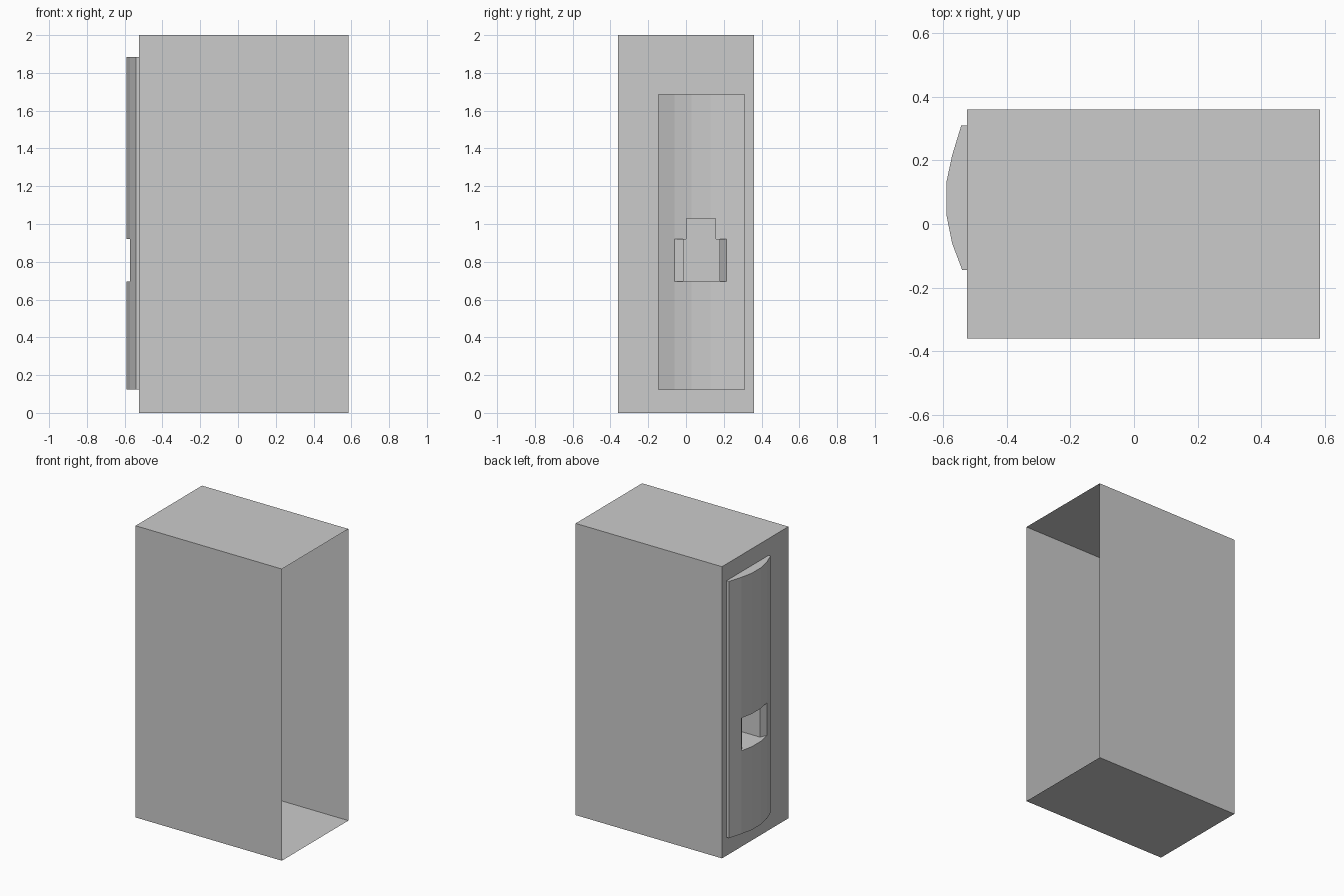
import bpy, bmesh

if "Cube" in bpy.data.objects:
    bpy.data.objects.remove(bpy.data.objects["Cube"])

X0, X1, Y, H = -0.525, 0.585, 0.36, 2.0          # cabinet extents
PANEL_Z = (0.125, 0.695, 0.92, 1.885)            # panel bottom, slot bottom, slot top, panel top
ARC = [(-0.54, -0.145), (-0.572, -0.06), (-0.59, 0.03),
       (-0.59, 0.13), (-0.572, 0.215), (-0.543, 0.31)]


def make(name, faces):
    """Mesh object from polygons given as corner points, shared corners welded."""
    bm = bmesh.new()
    for f in faces:
        bm.faces.new([bm.verts.new(p) for p in f])
    bmesh.ops.remove_doubles(bm, verts=bm.verts, dist=1e-4)
    bmesh.ops.recalc_face_normals(bm, faces=bm.faces)
    mesh = bpy.data.meshes.new(name)
    bm.to_mesh(mesh)
    bm.free()
    obj = bpy.data.objects.new(name, mesh)
    bpy.context.collection.objects.link(obj)
    return obj


def wall(a, b, z0, z1):
    """Vertical quad over the plan segment a-b."""
    return [(*a, z0), (*b, z0), (*b, z1), (*a, z1)]


def level(points, z):
    """Horizontal polygon from plan points."""
    return [(*p, z) for p in points]


def walls(path, z0, z1):
    return [wall(a, b, z0, z1) for a, b in zip(path, path[1:])]


# Cabinet: open on +x, with a rectangular opening behind the curved panel
plan = [(X0, -Y), (X1, -Y), (X1, Y), (X0, Y)]
outer = [(X0, -Y, 0), (X0, Y, 0), (X0, Y, H), (X0, -Y, H)]
ya, yb = ARC[0][1], ARC[-1][1]
za, zb = PANEL_Z[0], PANEL_Z[-1]
inner = [(X0, ya, za), (X0, yb, za), (X0, yb, zb), (X0, ya, zb)]
frame = [[outer[i], outer[(i + 1) % 4], inner[(i + 1) % 4], inner[i]] for i in range(4)]
make("cabinet", [level(plan, 0), level(plan, H),
                 wall(plan[0], plan[1], 0, H), wall(plan[2], plan[3], 0, H)] + frame)

# Curved panel with capped ends and a slot through its three middle facets
path = [(X0, ya)] + ARC + [(X0, yb)]
faces = [level(path, za), level(path, zb)]
for k in range(3):
    for i, (a, b) in enumerate(zip(path, path[1:])):
        if not (k == 1 and 2 <= i <= 4):
            faces.append(wall(a, b, PANEL_Z[k], PANEL_Z[k + 1]))
make("curved_panel", faces)

# Flat plate closing the upper part of the panel from inside
make("upper_back_plate", [wall((X0, ya), (X0, yb), 1.685, zb)])

# Dispensing recess: flared mouth, straight sides, back, floor and roof
s0, s1 = PANEL_Z[1:3]
mouth = ARC[1:5]
pocket = [mouth[-1], (-0.55, 0.18), (-0.38, 0.18), (-0.38, -0.015), (-0.55, -0.015), mouth[0]]
outline = mouth + pocket[1:-1]
make("dispensing_recess", walls(pocket, s0, s1) + [level(outline, s0), level(outline, s1)])

# Chute above the recess, open at the bottom
ring = [(-0.52, 0.0), (-0.38, 0.0), (-0.38, 0.16), (-0.52, 0.16)]
make("chute", walls(ring + ring[:1], s1, 1.03) + [level(ring, 1.03)])
